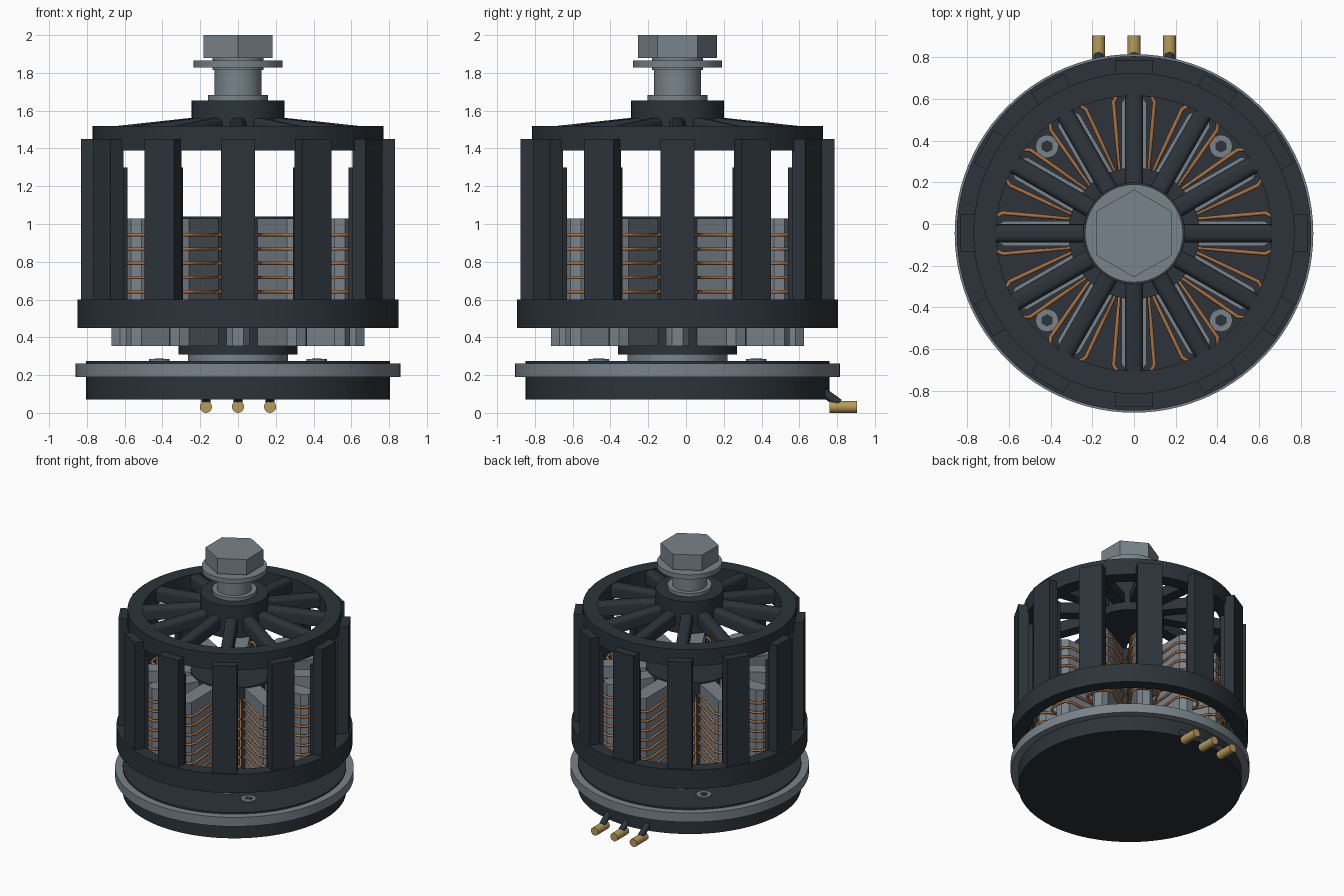
import bpy, bmesh
from math import sin, cos, pi, radians
from mathutils import Matrix, Vector

cube = bpy.data.objects.get("Cube")
if cube:
    bpy.data.objects.remove(cube, do_unlink=True)

AXIS_Y = -0.045   # the rotor axis sits slightly forward of the origin


def material(name, color):
    m = bpy.data.materials.new(name)
    m.use_nodes = True
    m.diffuse_color = (*color, 1)
    m.node_tree.nodes["Principled BSDF"].inputs["Base Color"].default_value = (*color, 1)
    return m


DARK = material("dark coating", (0.025, 0.034, 0.042))
STEEL = material("steel grey", (0.19, 0.23, 0.26))
COPPER = material("copper wire", (0.40, 0.16, 0.05))
BRASS = material("brass", (0.48, 0.33, 0.10))


def finish(name, bm, mat, smooth=True, at=(0, AXIS_Y, 0), turn=0):
    bmesh.ops.recalc_face_normals(bm, faces=bm.faces)
    mesh = bpy.data.meshes.new(name)
    bm.to_mesh(mesh)
    bm.free()
    mesh.materials.append(mat)
    ob = bpy.data.objects.new(name, mesh)
    bpy.context.collection.objects.link(ob)
    ob.location = at
    ob.rotation_euler.z = turn
    if smooth:
        bpy.ops.object.select_all(action='DESELECT')
        ob.select_set(True)
        bpy.context.view_layer.objects.active = ob
        bpy.ops.object.shade_smooth_by_angle(angle=radians(35))
    return ob


def copies(ob, count, start=0.0):
    """Repeat an object evenly around the vertical axis."""
    ob.rotation_euler.z = start
    for i in range(1, count):
        c = ob.copy()
        c.rotation_euler.z = start + i * 2 * pi / count
        bpy.context.collection.objects.link(c)


def disc(name, r, z0, z1, mat, sides=96, at=(0, AXIS_Y), turn=0):
    bm = bmesh.new()
    bmesh.ops.create_cone(bm, cap_ends=True, segments=sides, radius1=r, radius2=r,
                          depth=z1 - z0, matrix=Matrix.Translation((0, 0, (z0 + z1) / 2)))
    return finish(name, bm, mat, sides > 6, (*at, 0), turn)


def ring(name, inner, outer, z0, z1, mat, sides=96):
    bm = bmesh.new()
    profile = [(inner, z0), (outer, z0), (outer, z1), (inner, z1)]
    vs = [bm.verts.new((r, 0, z)) for r, z in profile]
    es = [bm.edges.new((vs[i], vs[(i + 1) % 4])) for i in range(4)]
    bmesh.ops.spin(bm, geom=vs + es, cent=(0, 0, 0), axis=(0, 0, 1), angle=2 * pi,
                   steps=sides, use_merge=True)
    bmesh.ops.remove_doubles(bm, verts=bm.verts, dist=1e-5)
    return finish(name, bm, mat)


def prism(name, outline, z0, z1, mat):
    bm = bmesh.new()
    face = bm.faces.new([bm.verts.new((x, y, z0)) for x, y in outline])
    out = bmesh.ops.extrude_face_region(bm, geom=[face])
    top = [v for v in out["geom"] if isinstance(v, bmesh.types.BMVert)]
    bmesh.ops.translate(bm, verts=top, vec=(0, 0, z1 - z0))
    return finish(name, bm, mat, False)


def block(name, x0, x1, half, z0, z1, mat):
    return prism(name, [(x0, -half), (x1, -half), (x1, half), (x0, half)], z0, z1, mat)


def rod(name, a, b, r, mat, sides=20):
    a, b = Vector(a), Vector(b)
    d = b - a
    bm = bmesh.new()
    bmesh.ops.create_cone(bm, cap_ends=True, segments=sides, radius1=r, radius2=r, depth=d.length,
                          matrix=Matrix.Translation((a + b) / 2) @ d.to_track_quat('Z', 'Y').to_matrix().to_4x4())
    return finish(name, bm, mat, at=(0, 0, 0))


# Base plate, flange and neck
disc("base_plate", 0.805, 0.07, 0.275, DARK)
ring("base_flange", 0.79, 0.86, 0.19, 0.262, STEEL)
disc("base_neck", 0.265, 0.27, 0.32, STEEL)

# Mounting screws with hexagonal sockets
for i in range(4):
    a = pi / 4 + i * pi / 2
    spot = (0.59 * cos(a), 0.59 * sin(a) + AXIS_Y)
    disc("mounting_screw", 0.055, 0.27, 0.285, STEEL, 24, spot)
    disc("screw_socket", 0.03, 0.284, 0.288, DARK, 6, spot)

# Stator core and teeth with chamfered tips
disc("stator_core", 0.315, 0.31, 1.04, DARK)
HALF, TIP = 0.06, 0.028
tooth = prism("stator_tooth", [(0.2, -HALF), (0.625, -HALF), (0.67, -TIP),
                               (0.67, TIP), (0.625, HALF), (0.2, HALF)], 0.355, 1.03, STEEL)
copies(tooth, 12)

# Copper windings: stacked loops around each tooth
curve = bpy.data.curves.new("winding", 'CURVE')
curve.dimensions = '3D'
curve.bevel_depth = 0.010
curve.bevel_resolution = 1
side = [(0.30, 0.07), (0.48, 0.085), (0.63, 0.098), (0.675, 0.075), (0.69, 0.035)]
path = side + [(x, -y) for x, y in reversed(side)]
for level in range(7):
    s = curve.splines.new('POLY')
    s.points.add(len(path) - 1)
    s.use_cyclic_u = True
    for p, (x, y) in zip(s.points, path):
        p.co = (x, y, 0.49 + level * 0.0755, 1)
curve.materials.append(COPPER)
winding = bpy.data.objects.new("winding", curve)
bpy.context.collection.objects.link(winding)
winding.location.y = AXIS_Y
copies(winding, 12)

# Rotor cage: rings, upright bars and inner magnets
ring("lower_rotor_ring", 0.755, 0.85, 0.45, 0.60, DARK)
ring("upper_rotor_ring", 0.66, 0.77, 1.39, 1.52, DARK)
copies(block("rotor_bar", 0.753, 0.832, 0.09, 0.452, 1.45, DARK), 12)
copies(block("magnet", 0.722, 0.756, 0.08, 0.50, 1.30, DARK), 12)

# Hub and sloping rounded spokes
disc("rotor_hub", 0.245, 1.40, 1.655, DARK)
bm = bmesh.new()
bmesh.ops.create_cube(bm, size=1)
for v in bm.verts:
    outer, top = v.co.x > 0, v.co.z > 0
    v.co.x = 0.68 if outer else 0.2
    v.co.y *= 0.088
    v.co.z = (1.515 if outer else 1.567) - (0 if top else 0.1)
long_edges = [e for e in bm.edges if abs(e.verts[0].co.x - e.verts[1].co.x) > 0.1
              and e.verts[0].co.z > 1.5]
bmesh.ops.bevel(bm, geom=long_edges, offset=0.03, segments=4, affect='EDGES', profile=0.5)
copies(finish("spoke", bm, DARK), 12)

# Shaft, washers and hexagonal nut
disc("lower_washer", 0.16, 1.65, 1.682, STEEL, 48)
disc("shaft", 0.125, 1.65, 1.89, STEEL, 48)
disc("shaft_collar", 0.135, 1.815, 1.878, STEEL, 48)
disc("upper_washer", 0.235, 1.828, 1.865, STEEL, 64)
disc("hex_nut", 0.21, 1.878, 2.0, STEEL, 6)

# Motor leads with brass plugs at the back
for x in (-0.17, 0, 0.17):
    rod("motor_lead", (x, 0.72, 0.115), (x, 0.81, 0.05), 0.024, DARK)
    rod("lead_plug", (x, 0.76, 0.032), (x, 0.905, 0.032), 0.032, BRASS)
